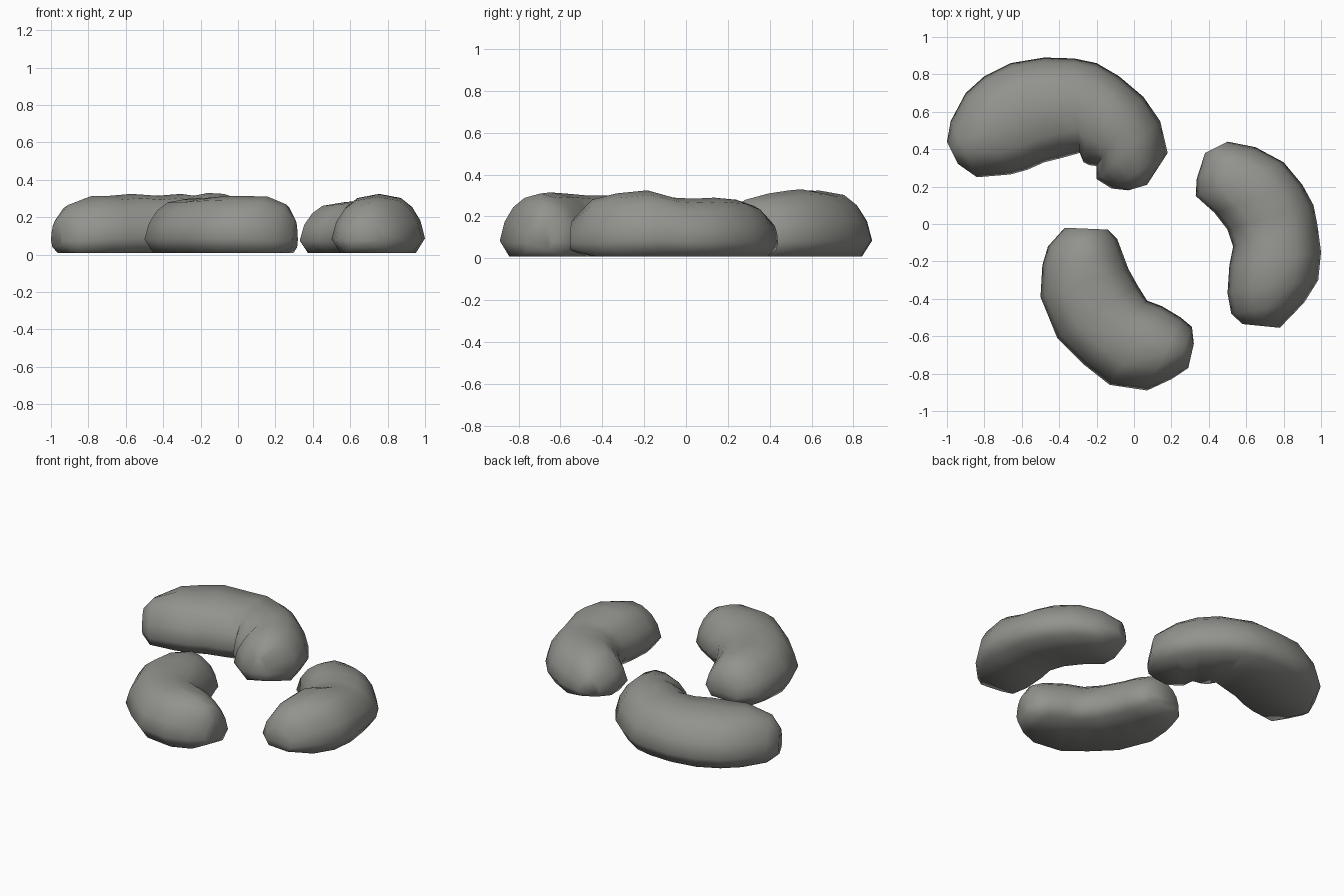
import bpy, bmesh
from mathutils import Vector

if "Cube" in bpy.data.objects:
    bpy.data.objects.remove(bpy.data.objects["Cube"])

mat = bpy.data.materials.new("warm grey")
mat.diffuse_color = (0.29, 0.29, 0.27, 1)
mat.use_nodes = True
mat.node_tree.nodes["Principled BSDF"].inputs["Base Color"].default_value = mat.diffuse_color

# half cross-section: (inset from the edge, height fraction)
HALF = [(0.05, 0.0), (0.0, 0.25), (0.025, 0.55), (0.07, 0.78), (0.13, 0.93)]


def bean(name, sections):
    """Loft a flat-bottomed bean; section = outer x, y, inner x, y, top z."""
    bm = bmesh.new()
    rings = []
    last = len(sections) - 1
    for i, (ox, oy, ix, iy, top) in enumerate(sections):
        o, n = Vector((ox, oy)), Vector((ix, iy))
        w = (n - o).length
        d = (n - o) / w
        low = 0.04 if i in (0, last) else 0.008
        k = min(1, w / 0.4)
        pts = [(o + d * a * k, h) for a, h in HALF]
        pts.append(((o + n) / 2, 1.0))
        pts += [(n - d * a * k, h) for a, h in reversed(HALF)]
        rings.append([bm.verts.new((p.x, p.y, low + (top - low) * h)) for p, h in pts])
    for a, b in zip(rings, rings[1:]):
        for j in range(len(a)):
            m = (j + 1) % len(a)
            bm.faces.new((a[j], a[m], b[m], b[j]))
    bm.faces.new(rings[0])
    bm.faces.new(rings[-1])
    bmesh.ops.recalc_face_normals(bm, faces=bm.faces)
    me = bpy.data.meshes.new(name)
    bm.to_mesh(me)
    bm.free()
    me.materials.append(mat)
    ob = bpy.data.objects.new(name, me)
    bpy.context.collection.objects.link(ob)
    bpy.ops.object.select_all(action='DESELECT')
    ob.select_set(True)
    bpy.context.view_layer.objects.active = ob
    bpy.ops.object.shade_smooth_by_angle(angle=1.05)


# back left, largest bean
bean("back_bean", [
    (-1, .44, -.94, .32, .19), (-.98, .55, -.84, .25, .265),
    (-.90, .70, -.66, .265, .315), (-.80, .79, -.57, .29, .315),
    (-.66, .86, -.48, .33, .325), (-.48, .89, -.38, .355, .315),
    (-.32, .885, -.29, .38, .325), (-.20, .86, -.27, .33, .315),
    (-.08, .79, -.24, .315, .33), (.05, .68, -.20, .31, .325),
    (.14, .55, -.20, .24, .31), (.18, .38, -.12, .19, .28),
    (.07, .21, -.03, .18, .20)])

# right bean
bean("right_bean", [
    (.50, .44, .38, .38, .17), (.65, .41, .335, .24, .25),
    (.80, .33, .33, .15, .28), (.90, .21, .43, .06, .29),
    (.96, .10, .50, -.03, .285), (.98, 0, .53, -.12, .29),
    (1, -.15, .51, -.22, .325), (.985, -.30, .50, -.37, .31),
    (.91, -.42, .52, -.48, .28), (.78, -.555, .58, -.535, .18)])

# front left bean
bean("front_bean", [
    (-.37, -.02, -.14, -.03, .20), (-.46, -.12, -.09, -.08, .27),
    (-.49, -.22, -.06, -.16, .295), (-.50, -.39, -.03, -.24, .30),
    (-.41, -.61, .02, -.33, .30), (-.27, -.75, .07, -.41, .31),
    (-.13, -.86, .15, -.44, .315), (.07, -.89, .25, -.50, .31),
    (.20, -.83, .31, -.55, .27), (.29, -.77, .32, -.64, .19)])
